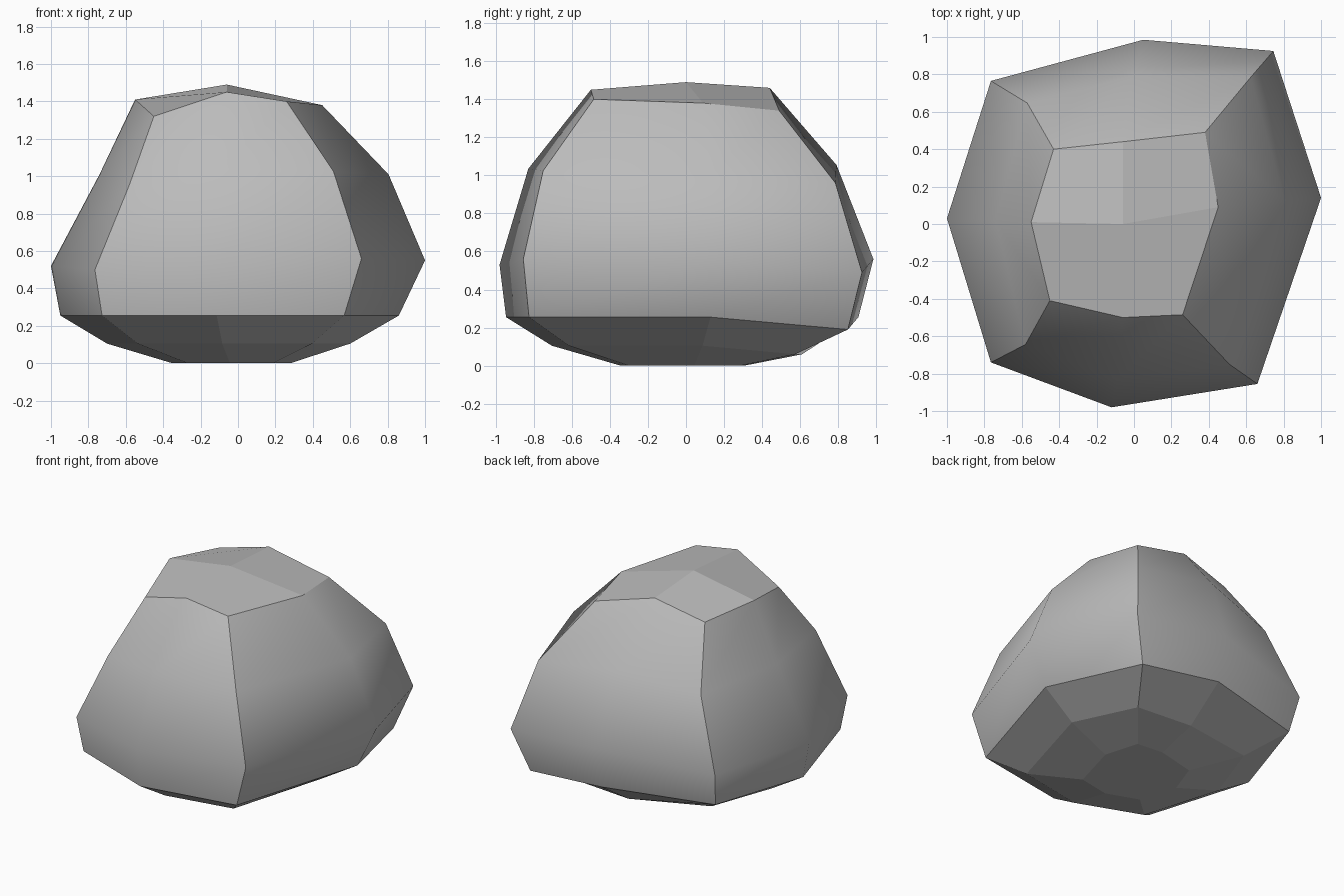
import bpy
import bmesh
from mathutils import Vector

cube = bpy.data.objects.get("Cube")
if cube:
    bpy.data.objects.remove(cube, do_unlink=True)

# Stone colour
stone = bpy.data.materials.new("stone_grey")
stone.use_nodes = True
colour = (0.5, 0.5, 0.5, 1)
stone.diffuse_color = colour
stone.node_tree.nodes["Principled BSDF"].inputs["Base Color"].default_value = colour

# Widest outline and crown outline, both anticlockwise from the front left-hand corner;
# even entries are the corners of the block, odd entries the middles of its sides
WAIST = [Vector(p) for p in (
    (-.765, -.74, .5), (-.12, -.98, .53), (.66, -.855, .56), (1, .14, .55),
    (.745, .925, .49), (.05, .985, .56), (-.765, .765, .5), (-1, .03, .52))]
CROWN = [Vector(p) for p in (
    (-.45, -.41, 1.32), (-.06, -.5, 1.45), (.26, -.485, 1.4), (.45, .09, 1.38),
    (.38, .49, 1.34), (-.06, .44, 1.46), (-.43, .4, 1.37), (-.55, .01, 1.41))]


def stretch(ring, left, right, front, back):
    """Scale each side of an outline by its own factor."""
    return [Vector((p.x * (right if p.x > 0 else left),
                    p.y * (back if p.y > 0 else front), p.z)) for p in ring]


def at_height(ring, z):
    return [Vector((p.x, p.y, z)) for p in ring]


# Rounded shoulder between waist and crown, then the undercut belly
shoulder = [(a + b) / 2 + Vector((0, 0, .045)) for a, b in zip(WAIST, CROWN)]
shoulder = stretch(shoulder, .955, 1.11, 1.12, 1.11)
hem = at_height(stretch(WAIST, .95, .86, .965, .92), .255)
hem[4].z = .19
belly = at_height(stretch(WAIST, .7, .6, .72, .62), .105)
belly[4].z = belly[5].z = .06
base = at_height(stretch(WAIST, .35, .28, .35, .31), 0)

# Stack the rings and skin them
bm = bmesh.new()
rings = [[bm.verts.new(p) for p in ring]
         for ring in (base, belly, hem, WAIST, shoulder, CROWN)]
bm.faces.new(reversed(rings[0]))
for level, (low, high) in enumerate(zip(rings, rings[1:])):
    for i in range(8):
        j = (i + 1) % 8
        face = bm.faces.new((low[i], low[j], high[j], high[i]))
        face.smooth = level >= 2

# Crown facets meet at a peak
peak = bm.verts.new((-.06, 0, 1.49))
top = rings[-1]
for i in range(0, 8, 2):
    bm.faces.new((top[i - 1], top[i], top[i + 1], peak))

# Crisp ridges: block corners, hem line and crown line
bm.normal_update()
for edge in bm.edges:
    if not all(f.smooth for f in edge.link_faces):
        edge.smooth = False
for low, high in zip(rings[2:], rings[3:]):
    for i in range(0, 8, 2):
        bm.edges.get((low[i], high[i])).smooth = False

mesh = bpy.data.meshes.new("boulder")
bm.to_mesh(mesh)
bm.free()
mesh.materials.append(stone)
boulder = bpy.data.objects.new("boulder", mesh)
bpy.context.collection.objects.link(boulder)
